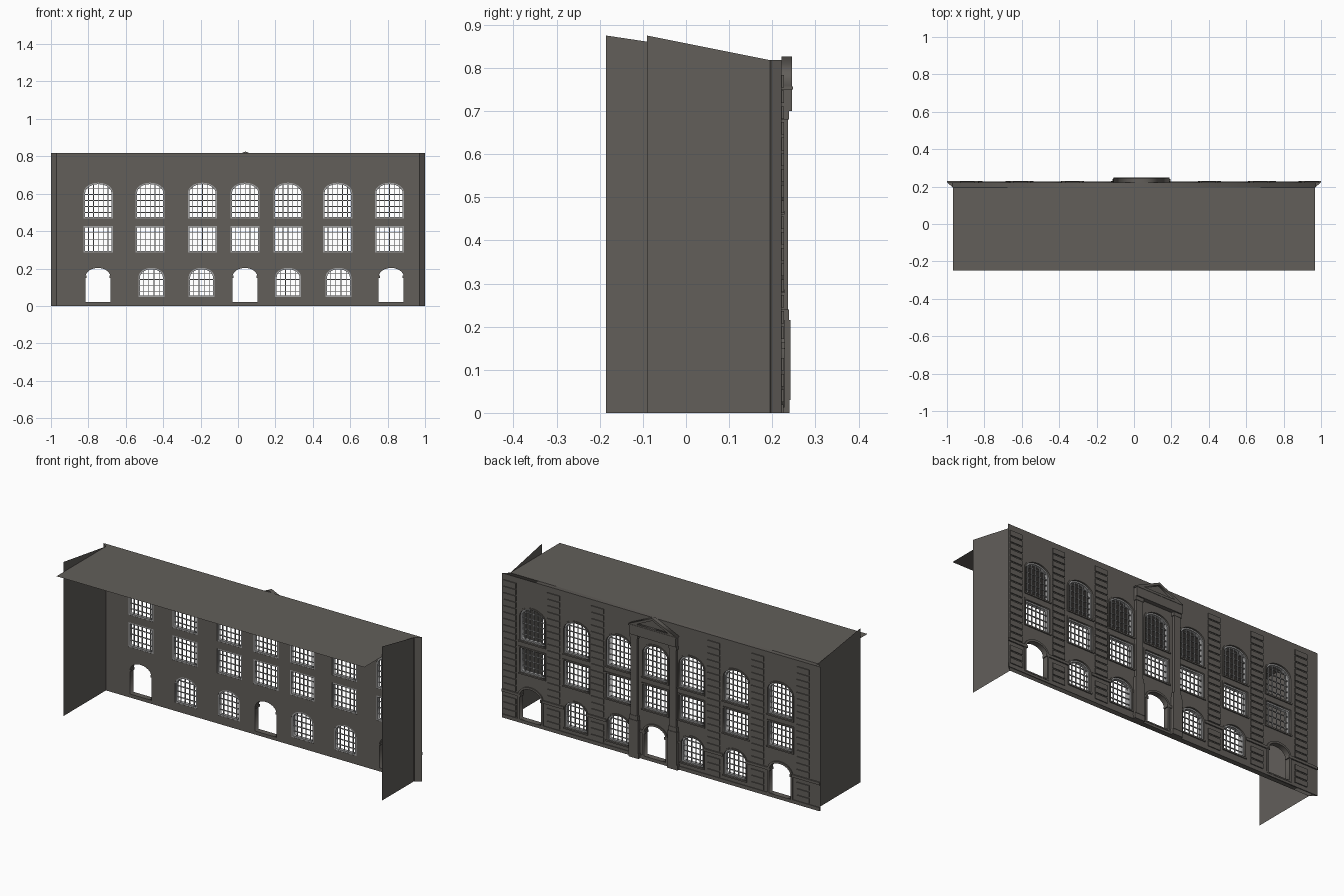
import bpy, bmesh, math
from mathutils import Matrix

if "Cube" in bpy.data.objects:
    bpy.data.objects.remove(bpy.data.objects["Cube"])

WALL, BACK = 0.222, 0.196      # facade face (toward +y) and its inner face
TOP = 0.818


def material(name, color):
    m = bpy.data.materials.new(name)
    m.diffuse_color = (*color, 1)
    m.use_nodes = True
    m.node_tree.nodes["Principled BSDF"].inputs["Base Color"].default_value = m.diffuse_color
    return m


stone = material("dark_stone", (0.122, 0.113, 0.102))
grey = material("window_grey", (0.36, 0.36, 0.36))


def add_object(name, mesh, mat=stone):
    mesh.materials.clear()
    mesh.materials.append(mat)
    ob = bpy.data.objects.new(name, mesh)
    bpy.context.collection.objects.link(ob)
    return ob


def plate(name, outlines, y0, y1, mat=stone):
    """Filled x/z outlines (inner ones become holes), extruded from y0 to y1."""
    cu = bpy.data.curves.new(name, 'CURVE')
    cu.dimensions = '2D'
    cu.fill_mode = 'BOTH'
    cu.extrude = (y1 - y0) / 2
    for pts in outlines:
        s = cu.splines.new('POLY')
        s.points.add(len(pts) - 1)
        for p, (x, z) in zip(s.points, pts):
            p.co = (x, z, 0, 1)
        s.use_cyclic_u = True
    tmp = bpy.data.objects.new("tmp", cu)
    bpy.context.collection.objects.link(tmp)
    bpy.context.view_layer.update()
    dg = bpy.context.evaluated_depsgraph_get()
    me = bpy.data.meshes.new_from_object(tmp.evaluated_get(dg))
    bpy.data.objects.remove(tmp)
    me.transform(Matrix.Translation((0, (y0 + y1) / 2, 0)) @ Matrix.Rotation(math.pi / 2, 4, 'X'))
    return add_object(name, me, mat)


def boxes(name, items, mat=stone):
    """One object made of boxes (x0, x1, y0, y1, z0, z1)."""
    bm = bmesh.new()
    for x0, x1, y0, y1, z0, z1 in items:
        m = Matrix.Translation(((x0 + x1) / 2, (y0 + y1) / 2, (z0 + z1) / 2))
        bmesh.ops.create_cube(bm, size=1, matrix=m @ Matrix.Diagonal((x1 - x0, y1 - y0, z1 - z0, 1)))
    me = bpy.data.meshes.new(name)
    bm.to_mesh(me)
    bm.free()
    return add_object(name, me, mat)


def sheet(name, pts):
    me = bpy.data.meshes.new(name)
    me.from_pydata(pts, [], [list(range(len(pts)))])
    return add_object(name, me)


def rect(x0, x1, z0, z1):
    return [(x0, z0), (x1, z0), (x1, z1), (x0, z1)]


def arch(cx, w, z0, zs, rise, n=12):
    """Outline of an opening; the head is a half ellipse above the springing zs."""
    h = w / 2
    if not rise:
        return rect(cx - h, cx + h, z0, zs)
    head = [(cx + h * math.cos(math.pi * i / n), zs + rise * math.sin(math.pi * i / n)) for i in range(n + 1)]
    return [(cx - h, z0), (cx + h, z0)] + head


def surround(name, o, t, d):
    """Raised trim around the head and jambs of an opening."""
    cx, w, z0, zs, rise = o
    plate(name, [arch(cx, w + 2 * t, z0 - t * 0.6, zs + (0 if rise else t), rise + t if rise else 0), arch(*o)],
          WALL, WALL + d)


def window(name, o, cols, rows):
    """Grey sash frame and glazing bars set within the depth of the wall."""
    cx, w, z0, zs, rise = o
    h, t, out = w / 2, 0.0018, []
    ya, yb = 0.205, 0.212
    for i in range(1, cols):
        x = -h + w * i / cols
        zt = zs + rise * math.sqrt(1 - (x / h) ** 2)
        out.append((cx + x - t, cx + x + t, ya, yb, z0, zt))
    for j in range(1, rows):
        z = z0 + (zs + rise - z0) * j / rows
        hw = h * math.sqrt(1 - ((z - zs) / rise) ** 2) if z > zs else h
        out.append((cx - hw, cx + hw, ya, yb, z - t, z + t))
    boxes(name + "_bars", out, grey)
    f = 0.008
    plate(name + "_sash", [arch(*o), arch(cx, w - 2 * f, z0 + f, zs - (0 if rise else f), max(rise - f, 0))],
          BACK + 0.001, yb + 0.004, grey)


# Openings: (centre x, width, sill z, springing z, rise)
columns = [-0.747, -0.47, -0.19, 0.038, 0.267, 0.533, 0.81]
upper = [(x, 0.156, 0.468, 0.606, 0.053) for x in columns]
middle = [(x, 0.156, 0.286, 0.426, 0) for x in columns]
lower = [(x, 0.138, 0.048, 0.155, 0.049) for x in (-0.463, -0.195, 0.268, 0.537)]
doors = [(x, 0.134, 0.02, 0.155, 0.048) for x in (-0.749, 0.037, 0.819)]
openings = upper + middle + lower + doors

# Thick facade wall with all openings cut through
plate("facade_wall", [rect(-0.97, 0.97, 0, TOP)] + [arch(*o) for o in openings], BACK, WALL)

# Windows and trims
for kind, group, cols, rows in (("upper", upper, 6, 6), ("middle", middle, 6, 4), ("lower", lower, 5, 5)):
    for i, o in enumerate(group):
        window(f"{kind}_window_{i}", o, cols, rows)
        surround(f"{kind}_window_trim_{i}", o, 0.008, 0.004)
    boxes(kind + "_sills", [(o[0] - o[1] / 2 - 0.008, o[0] + o[1] / 2 + 0.008, WALL, WALL + 0.006,
                             o[2] - 0.008, o[2]) for o in group])
for i, o in enumerate(doors):
    surround(f"door_trim_{i}", o, 0.012, 0.006)
boxes("door_imposts", [(o[0] + s * 0.067 - 0.006, o[0] + s * 0.067 + 0.006, BACK + 0.002, WALL + 0.008,
                        0.148, 0.162) for o in doors for s in (-1, 1)])

# Impost belt and plinth, interrupted by ground floor openings
ground = sorted(lower + doors)
edges = [-1] + [v for o in ground for v in (o[0] - 0.073, o[0] + 0.073)] + [1]
boxes("impost_belt", [(edges[i], edges[i + 1], WALL, WALL + 0.007, 0.149, 0.164) for i in range(0, len(edges), 2)])
boxes("plinth", [(-0.998, 0.998, WALL, WALL + 0.004, 0, 0.02)])

# Rusticated pilaster strips
quoins = []
for cx in (-0.892, -0.607, -0.33, 0.4, 0.676, 0.95):
    for k in range(21):
        z = 0.025 + k * 0.0365
        if 0.115 < z < 0.16:
            continue
        quoins.append((cx - 0.039, cx + 0.039, WALL, WALL + 0.005, z, z + 0.029))
boxes("pilaster_blocks", quoins)

# Entrance portico: pedestals, pilasters, capitals, entablature
PC = 0.04
parts = []
for s in (-1, 1):
    x = PC + s * 0.122
    parts += [(x - 0.032, x + 0.032, 0.218, 0.24, 0, 0.03),
              (x - 0.029, x + 0.029, 0.218, 0.242, 0.03, 0.215),
              (x - 0.026, x + 0.026, WALL, 0.239, 0.215, 0.24),
              (x - 0.02, x + 0.02, WALL, 0.237, 0.24, 0.68),
              (x - 0.025, x + 0.025, WALL, 0.239, 0.68, 0.7)]
boxes("portico_pilasters", parts)
boxes("entablature", [(PC - 0.146, PC + 0.146, WALL, 0.246, 0.7, 0.75),
                      (PC - 0.15, PC + 0.15, WALL, 0.248, 0.75, 0.757)])

# Pediment: raised triangular rim with recessed field
plate("pediment_rim", [[(PC - 0.15, 0.757), (PC + 0.15, 0.757), (PC, 0.826)],
                       [(PC - 0.1, 0.765), (PC + 0.1, 0.765), (PC, 0.812)]], WALL, 0.246)
plate("pediment_field", [[(PC - 0.12, 0.76), (PC + 0.12, 0.76), (PC, 0.816)]], WALL, 0.233)

# Corner wedges and side walls rising toward the open back
for s, side, yb in ((-1, "left", -0.185), (1, "right", -0.09)):
    x = s * 0.967
    corner = [(s, WALL, 0), (x, 0.195, 0), (x, 0.195, TOP), (s, WALL, TOP)]
    face = [(x, WALL, 0), (s, WALL, 0), (s, WALL, TOP), (x, WALL, TOP)]
    wall = [(x, 0.195, 0), (x, yb, 0), (x, yb, 0.875), (x, 0.195, TOP)]
    sheet(side + "_corner", corner if s < 0 else corner[::-1])
    sheet(side + "_corner_face", face if s < 0 else face[::-1])
    sheet(side + "_wall", wall if s < 0 else wall[::-1])

# Flat roof
sheet("roof", [(-1, WALL, TOP), (-0.967, 0.195, TOP), (-0.967, -0.248, TOP),
               (0.967, -0.248, TOP), (0.967, 0.195, TOP), (1, WALL, TOP)])
